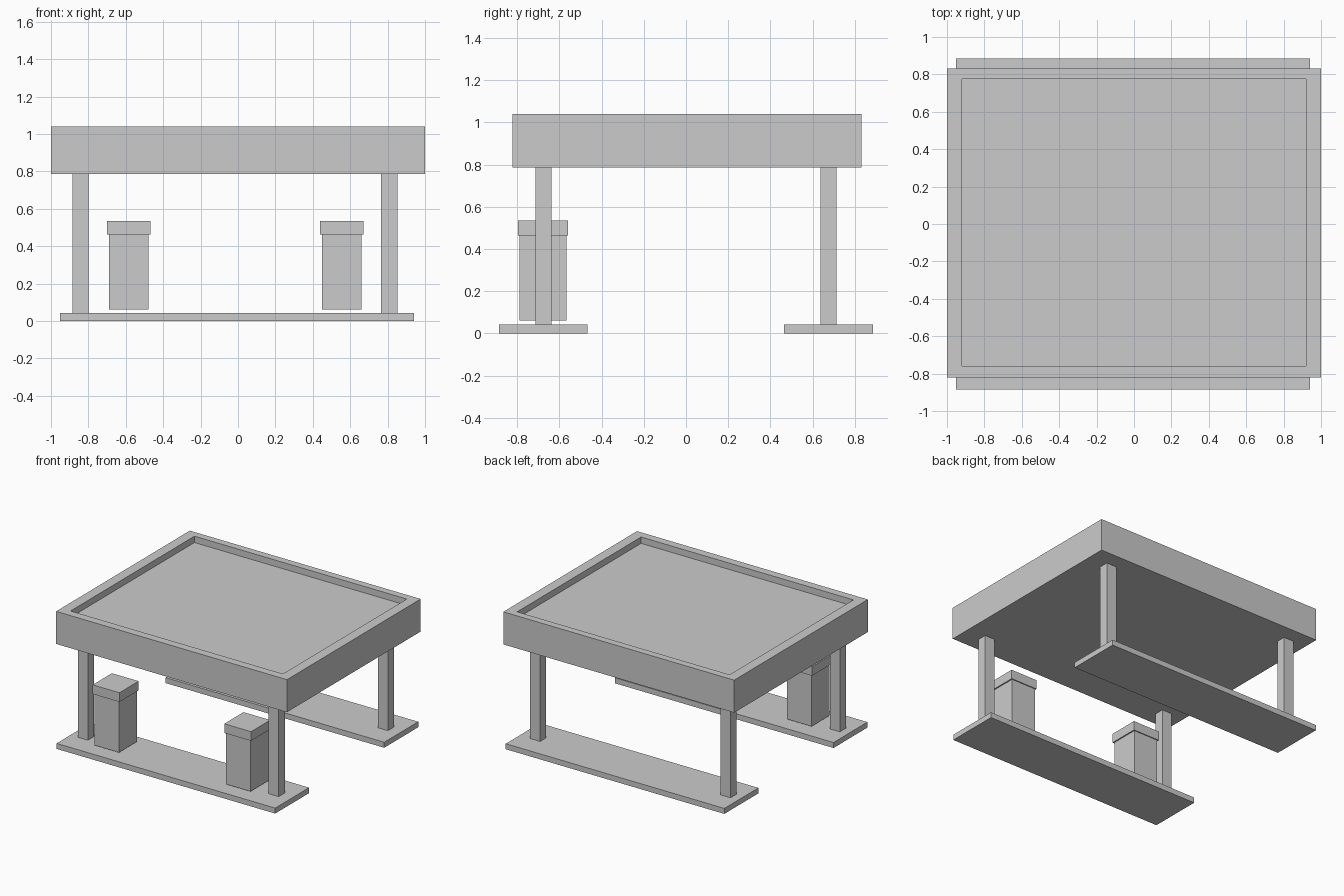
import bpy, bmesh
from mathutils import Vector

if "Cube" in bpy.data.objects:
    bpy.data.objects.remove(bpy.data.objects["Cube"])


def box(name, x, y, z):
    """Flat-faced box from (min, max) ranges on each axis."""
    lo, hi = Vector((x[0], y[0], z[0])), Vector((x[1], y[1], z[1]))
    bm = bmesh.new()
    bmesh.ops.create_cube(bm, size=1)
    for v in bm.verts:
        v.co = Vector((lo[i] + (v.co[i] + 0.5) * (hi[i] - lo[i]) for i in range(3)))
    mesh = bpy.data.meshes.new(name)
    bm.to_mesh(mesh)
    bm.free()
    obj = bpy.data.objects.new(name, mesh)
    bpy.context.collection.objects.link(obj)
    return obj


# Canopy roof: solid slab with a shallow recess inside a parapet
roof = box("canopy_roof", (-1, 1), (-0.822, 0.832), (0.785, 1.04))
bm = bmesh.new()
bm.from_mesh(roof.data)
top = max(bm.faces, key=lambda f: f.calc_center_median().z)
bmesh.ops.inset_region(bm, faces=[top], thickness=0.06)
for v in top.verts:
    v.co.x = 0.92 if v.co.x > 0 else -0.92
    v.co.y = 0.775 if v.co.y > 0 else -0.758
well = bmesh.ops.extrude_discrete_faces(bm, faces=[top])["faces"]
bmesh.ops.translate(bm, verts=well[0].verts, vec=(0, 0, -0.05))
bm.to_mesh(roof.data)
bm.free()

# Two island slabs, each carrying a pair of columns
for row, slab_y, col_y in (("front", (-0.885, -0.466), (-0.714, -0.638)),
                           ("back", (0.464, 0.885), (0.638, 0.714))):
    box(row + "_island", (-0.952, 0.942), slab_y, (0, 0.043))
    for side, col_x in (("left", (-0.886, -0.8)), ("right", (0.764, 0.852))):
        box(f"{row}_{side}_column", col_x, col_y, (0.043, 0.785))

# Capped pump cabinets above the front island
for side, cx in (("left", -0.585), ("right", 0.555)):
    box(side + "_cabinet", (cx - 0.106, cx + 0.106), (-0.788, -0.567), (0.061, 0.465))
    box(side + "_cabinet_cap", (cx - 0.116, cx + 0.116), (-0.797, -0.559), (0.463, 0.535))
